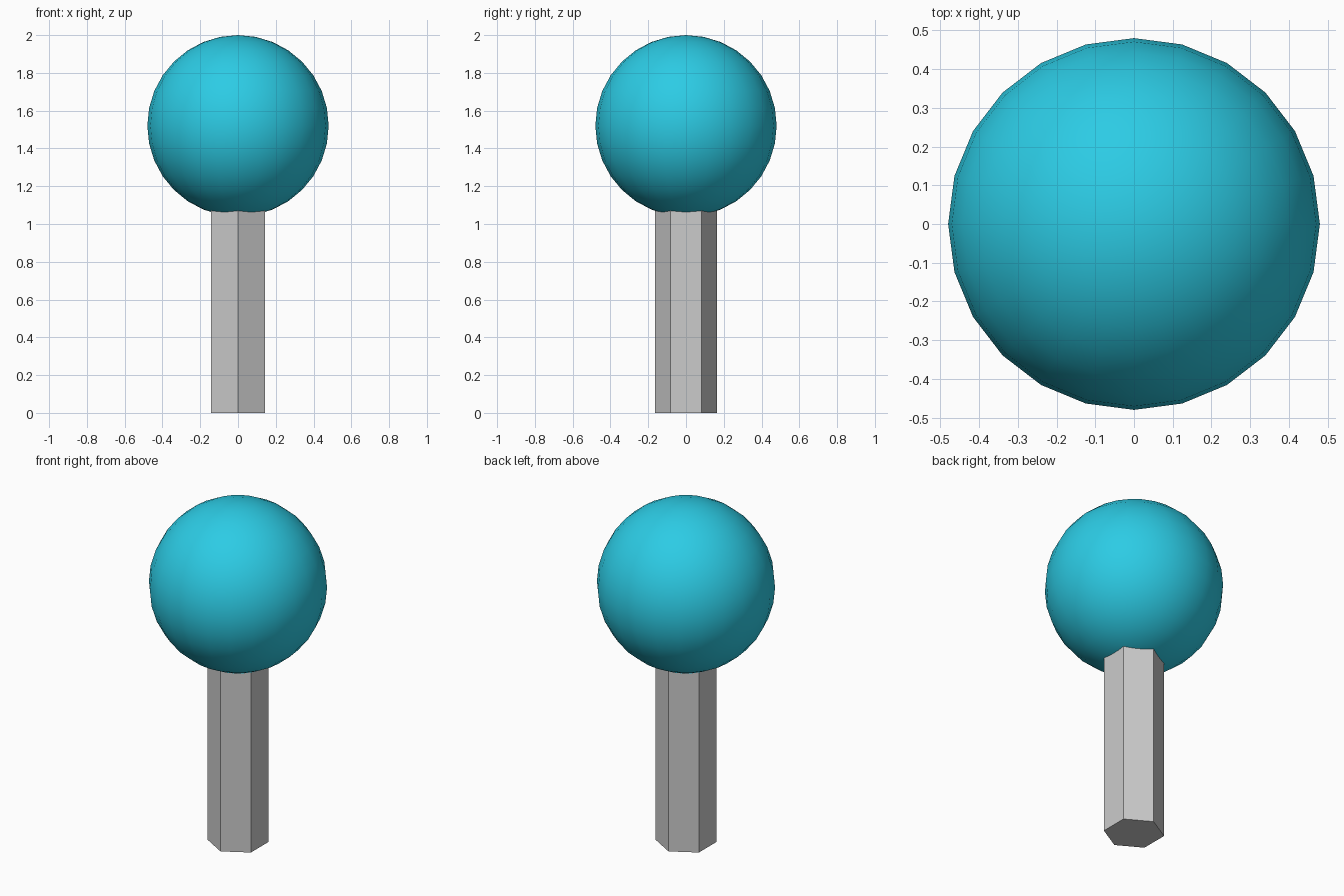
import bpy

if "Cube" in bpy.data.objects:
    bpy.data.objects.remove(bpy.data.objects["Cube"])

# Hexagonal post, flat shaded, sunk slightly into the ball
POST_H = 1.10
bpy.ops.mesh.primitive_cylinder_add(vertices=6, radius=0.164, depth=POST_H,
                                    location=(0, 0, POST_H / 2))
bpy.context.object.name = "post"

# Smooth ball on top
BALL_R = 0.48
bpy.ops.mesh.primitive_uv_sphere_add(segments=24, ring_count=16, radius=BALL_R,
                                     location=(0, 0, 2 - BALL_R))
ball = bpy.context.object
ball.name = "ball"
bpy.ops.object.shade_smooth()

mat = bpy.data.materials.new("turquoise")
mat.diffuse_color = (0.025, 0.60, 0.78, 1)
mat.use_nodes = True
mat.node_tree.nodes["Principled BSDF"].inputs["Base Color"].default_value = mat.diffuse_color
ball.data.materials.append(mat)
